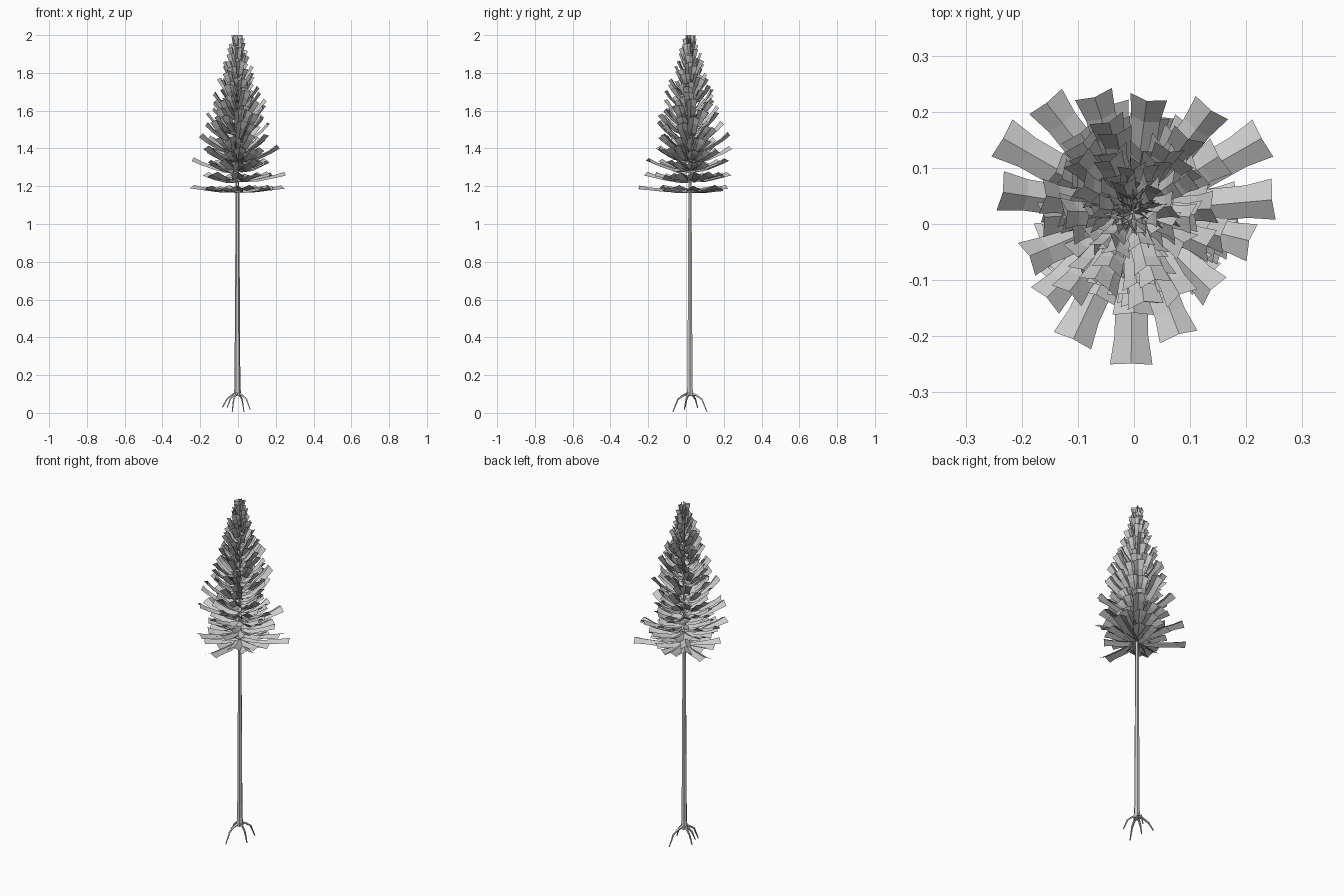
import bpy, math, random
from mathutils import Vector, Matrix

random.seed(4)
cube = bpy.data.objects.get("Cube")
if cube:
    bpy.data.objects.remove(cube, do_unlink=True)

grey = bpy.data.materials.new("plain_grey")
grey.use_nodes = True
colour = (0.6, 0.6, 0.6, 1)
grey.diffuse_color = colour
grey.node_tree.nodes["Principled BSDF"].inputs["Base Color"].default_value = colour

CENTRE = Vector((-0.003, 0.021, 0))


def make_object(name, verts, faces):
    mesh = bpy.data.meshes.new(name)
    mesh.from_pydata(verts, [], faces)
    mesh.materials.append(grey)
    obj = bpy.data.objects.new(name, mesh)
    bpy.context.collection.objects.link(obj)
    return obj


def tube(name, path, radii, sides):
    """Low-poly tapered tube through the path points."""
    verts, faces = [], []
    for i, (p, r) in enumerate(zip(path, radii)):
        along = path[min(i + 1, len(path) - 1)] - path[max(i - 1, 0)]
        turn = Vector((0, 0, 1)).rotation_difference(along)
        for k in range(sides):
            a = math.tau * k / sides
            verts.append(p + turn @ Vector((r * math.cos(a), r * math.sin(a), 0)))
    for i in range(len(path) - 1):
        for k in range(sides):
            a, b = i * sides + k, i * sides + (k + 1) % sides
            faces.append((a, b, b + sides, a + sides))
    faces.append(tuple(reversed(range(sides))))
    faces.append(tuple(range(len(verts) - sides, len(verts))))
    return make_object(name, verts, faces)


def add_branch(verts, faces, base, azimuth, reach, rise, size, roll):
    """Creased leafy strip that sags a little and then lifts to its tip."""
    a = math.radians(azimuth)
    out = Vector((math.cos(a), math.sin(a), 0))
    side = Vector((-out.y, out.x, 0))
    slope = (out * reach + Vector((0, 0, rise))).normalized()
    side = Matrix.Rotation(math.radians(roll), 3, slope) @ side
    up = slope.cross(side)
    start = len(verts)
    # share of reach, share of rise, half width
    for d, lift, half in ((0.04, 0, 0.02), (0.43, 0.2, 0.029),
                          (0.81, 0.65, 0.03), (1, 1, 0.038)):
        mid = CENTRE + out * reach * d + Vector((0, 0, base + rise * lift))
        edge = side * half * size
        drop = up * half * size * 0.5
        verts.extend((mid - edge - drop, mid, mid + edge - drop))
    for i in range(3):
        for k in range(2):
            q = start + i * 3 + k
            faces.append((q, q + 3, q + 4, q + 1))


# Trunk with a flared foot
tube("trunk", [CENTRE + Vector((0, 0, z)) for z in (0.09, 0.14, 0.5, 1.2, 1.94)],
     (0.021, 0.0155, 0.0135, 0.0095, 0.003), 6)

# Roots: out from the foot, then bent sharply down
for i, (azimuth, spread, foot) in enumerate(
        ((69, 0.097, 0.005), (153, 0.09, 0.028), (205, 0.06, 0.028),
         (253, 0.095, 0.005), (336, 0.075, 0.015))):
    a = math.radians(azimuth)
    out = Vector((math.cos(a), math.sin(a), 0))
    path = [CENTRE + out * spread * d + Vector((0, 0, z))
            for d, z in ((0.05, 0.105), (0.4, 0.092), (0.7, 0.072), (1, foot))]
    tube(f"root_{i + 1}", path, (0.01, 0.006, 0.005, 0.003), 4)

# Whorls of branches, shorter and steeper towards the top
LOW, HIGH = 1.178, 1.92
first_turns = (30, 7, 54, 105, 78)
base, layer = LOW, 0
while base < HIGH:
    t = (base - LOW) / (HIGH - LOW)
    verts, faces = [], []
    regular = layer < len(first_turns)
    turn = first_turns[layer] if regular else layer * 47 + random.uniform(-15, 15)
    reach = 0.256 * (1 - t) + 0.014
    rise = min(0.028 + 0.27 * t, 0.14 - 0.06 * t)
    size = 1 - 0.42 * t
    wobble = 4 + 36 * t
    loose = 1 + 15 * t
    # three long branches, with shorter ones between them
    fillers = (24, 48, 72, 96) if regular else (48, 72) if t < 0.7 else (60,)
    for third in range(3):
        for offset in (0,) + fillers:
            lift, shift = random.uniform(0.9, 1.05), 0
            if offset == 0:
                share = random.uniform(0.98, 1.01) if regular else random.uniform(0.88, 1.03)
            else:
                share = random.uniform(0.5, 0.74) if regular else random.uniform(0.55, 0.92)
                shift = random.uniform(-0.007, 0.01)
            add_branch(verts, faces, base + shift,
                       turn + third * 120 + offset + random.uniform(-loose, loose),
                       reach * share, rise * (0.3 + 0.7 * share) * lift,
                       size, random.uniform(-wobble, wobble))
    make_object(f"branch_whorl_{layer + 1}", verts, faces)
    base += 0.054 - 0.026 * t
    layer += 1

# Upright leader shoots at the tip
verts, faces = [], []
for azimuth in (20, 95, 150, 270):
    add_branch(verts, faces, 1.91, azimuth, 0.012, 0.09, 0.6, 0)
make_object("leader_shoots", verts, faces)
